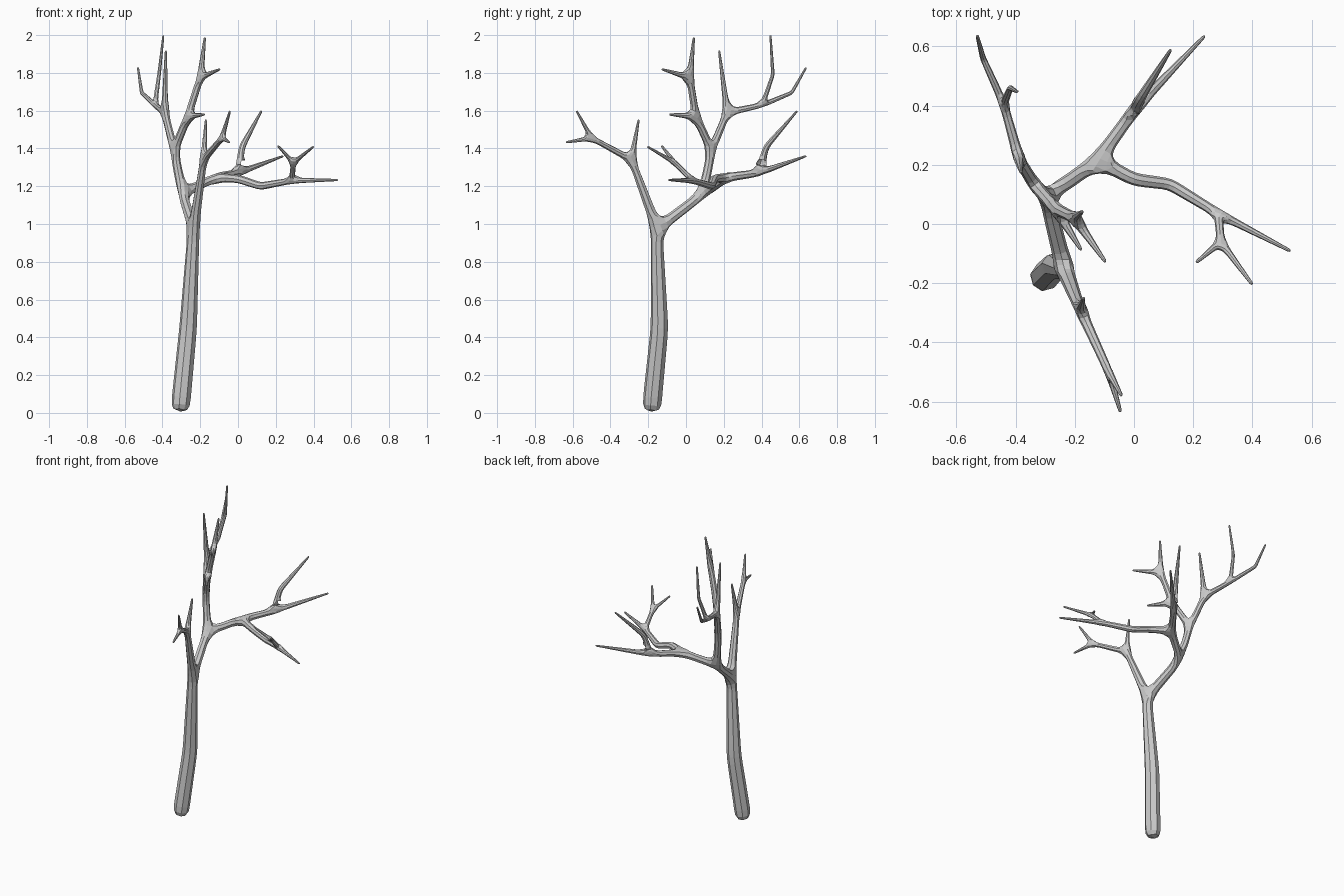
import bpy, bmesh

bm = bmesh.new()
skin = bm.verts.layers.skin.verify()


def limb(start, *points):
    """Grow a chain of (x, y, z, radius) nodes from start; return the last node."""
    prev = start
    for x, y, z, r in points:
        v = bm.verts.new((x, y, z))
        v[skin].radius = (r, r)
        v[skin].use_root = prev is None
        if prev:
            bm.edges.new((prev, v))
        prev = v
    return prev


def spike(start, x, y, z):
    """Pointed twig end."""
    return limb(start, (x, y, z, 0.006))


# trunk
fork = limb(None, (-.307, -.182, 0, .053), (-.30, -.177, .08, .054),
            (-.264, -.140, .45, .050), (-.24, -.153, .88, .036), (-.235, -.152, .975, .032))

# front limb
a1 = limb(fork, (-.182, -.288, 1.34, .020))
spike(a1, -.17, -.25, 1.555)
a2 = limb(a1, (-.085, -.50, 1.455, .015))
spike(a2, -.042, -.58, 1.60)
spike(a2, -.045, -.637, 1.432)

# back limb, splitting into an upright and a side bough
b1 = limb(fork, (-.295, .09, 1.16, .027))

# upright bough
d1 = limb(b1, (-.338, .135, 1.39, .023))
e1 = limb(d1, (-.265, .052, 1.57, .022))
spike(e1, -.177, -.09, 1.58)
e2 = limb(e1, (-.20, .02, 1.775, .020))
spike(e2, -.175, .042, 1.99)
spike(e2, -.095, -.13, 1.82)
f1 = limb(d1, (-.388, .218, 1.59, .020))
spike(f1, -.382, .175, 1.92)
f2 = limb(f1, (-.44, .405, 1.63, .015))
spike(limb(f2, (-.418, .46, 1.79, .011)), -.395, .447, 2.0)
spike(limb(f2, (-.51, .56, 1.695, .011)), -.53, .637, 1.83)

# side bough
c1 = limb(b1, (-.122, .215, 1.247, .026))
g1 = limb(c1, (0, .15, 1.24, .024), (.12, .135, 1.20, .022), (.285, .035, 1.23, .017))
spike(g1, .53, -.092, 1.233)
g2 = limb(g1, (.293, -.06, 1.325, .014))
spike(g2, .21, -.13, 1.415)
spike(g2, .40, -.205, 1.41)
h1 = limb(c1, (.0, .385, 1.27, .021))
spike(h1, .24, .637, 1.36)
spike(limb(h1, (.022, .425, 1.41, .018)), .125, .59, 1.60)

mesh = bpy.data.meshes.new("bare_tree")
bm.to_mesh(mesh)
bm.free()
tree = bpy.data.objects.new("bare_tree", mesh)
bpy.context.collection.objects.link(tree)

# faceted skin around the branch skeleton
tree.modifiers.new("skin", 'SKIN')
sub = tree.modifiers.new("round", 'SUBSURF')
sub.levels = sub.render_levels = 1
